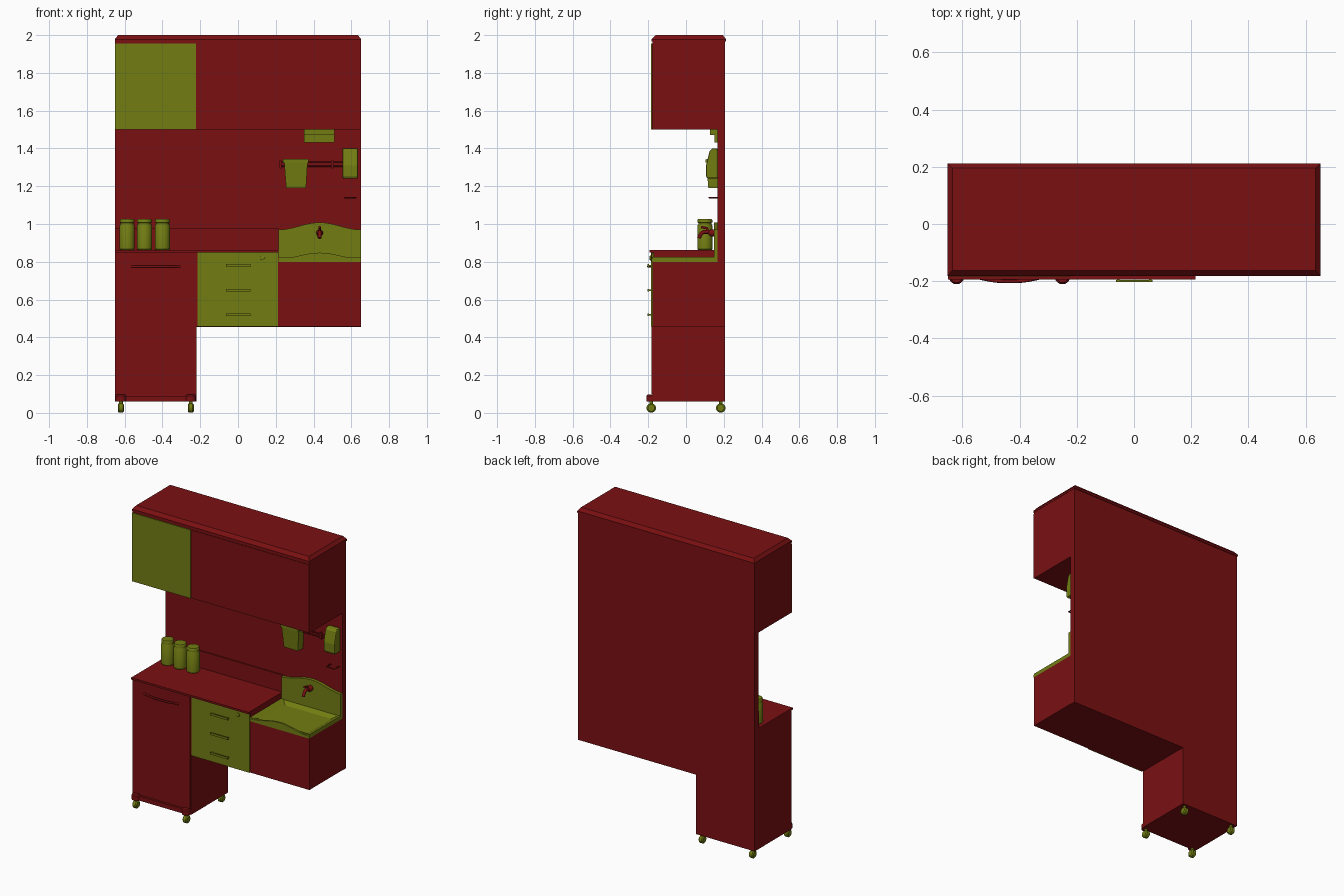
import bpy, bmesh, math
from mathutils import Vector

cube = bpy.data.objects.get("Cube")
if cube:
    bpy.data.objects.remove(cube, do_unlink=True)


def material(name, colour):
    m = bpy.data.materials.new(name)
    m.use_nodes = True
    m.diffuse_color = (*colour, 1)
    m.node_tree.nodes["Principled BSDF"].inputs["Base Color"].default_value = (*colour, 1)
    return m


RED = material("dark red", (0.195, 0.005, 0.006))
OLIVE = material("olive green", (0.17, 0.205, 0.006))
FRONT, BACK = -0.178, 0.207
WALL = 0.168


def finish(name, bm, mat, smooth=False):
    bmesh.ops.recalc_face_normals(bm, faces=bm.faces)
    me = bpy.data.meshes.new(name)
    bm.to_mesh(me)
    bm.free()
    ob = bpy.data.objects.new(name, me)
    bpy.context.collection.objects.link(ob)
    me.materials.append(mat)
    if smooth:
        bpy.ops.object.select_all(action='DESELECT')
        ob.select_set(True)
        bpy.context.view_layer.objects.active = ob
        bpy.ops.object.shade_smooth_by_angle(angle=math.radians(40))
    return ob


def box(name, xs, ys, zs, mat, bevel=0):
    bm = bmesh.new()
    bmesh.ops.create_cube(bm, size=1)
    for v in bm.verts:
        v.co = Vector([r[0] if c < 0 else r[1] for c, r in zip(v.co, (xs, ys, zs))])
    if bevel:
        bmesh.ops.bevel(bm, geom=bm.edges[:], offset=bevel, segments=2, affect='EDGES')
    return finish(name, bm, mat, bool(bevel))


def prism(name, points, depth, mat, smooth=False):
    """Extrude a closed loop of 3D points by the depth vector."""
    bm = bmesh.new()
    face = bm.faces.new([bm.verts.new(p) for p in points])
    new = bmesh.ops.extrude_face_region(bm, geom=[face])["geom"]
    bmesh.ops.translate(bm, vec=depth, verts=[g for g in new if isinstance(g, bmesh.types.BMVert)])
    return finish(name, bm, mat, smooth)


def lathe(name, centre, profile, mat, axis='Z', sides=20):
    """Turn (radius, height) pairs around an axis; the ends are capped."""
    bm = bmesh.new()
    rings = []
    for r, h in profile:
        ring = []
        for i in range(sides):
            a = math.tau * i / sides
            c, s = r * math.cos(a), r * math.sin(a)
            p = {'X': (h, c, s), 'Y': (c, h, s), 'Z': (c, s, h)}[axis]
            ring.append(bm.verts.new(Vector(centre) + Vector(p)))
        rings.append(ring)
    for a, b in zip(rings, rings[1:]):
        for i in range(sides):
            j = (i + 1) % sides
            bm.faces.new((a[i], a[j], b[j], b[i]))
    bm.faces.new(rings[0])
    bm.faces.new(rings[-1])
    return finish(name, bm, mat, True)


def tube(name, points, radius, mat, kind='POLY'):
    cu = bpy.data.curves.new(name, 'CURVE')
    cu.dimensions = '3D'
    cu.bevel_depth = radius
    cu.bevel_resolution = 2
    cu.use_fill_caps = True
    sp = cu.splines.new(kind)
    sp.points.add(len(points) - 1)
    for p, co in zip(sp.points, points):
        p.co = (*co, 1)
    if kind == 'NURBS':
        sp.use_endpoint_u = True
        sp.order_u = 3
    ob = bpy.data.objects.new(name, cu)
    bpy.context.collection.objects.link(ob)
    cu.materials.append(mat)


def frustum(name, low, high, mat):
    """Box with different bottom and top rectangles: (x0, x1, y0, y1, z)."""
    bm = bmesh.new()
    loops = []
    for x0, x1, y0, y1, z in (low, high):
        loops.append([bm.verts.new(p) for p in ((x0, y0, z), (x1, y0, z), (x1, y1, z), (x0, y1, z))])
    a, b = loops
    bm.faces.new(a)
    bm.faces.new(b)
    for i in range(4):
        j = (i + 1) % 4
        bm.faces.new((a[i], a[j], b[j], b[i]))
    return finish(name, bm, mat)


# Carcass: wall panel, cupboards and cornice
box("back_panel", (-.65, .65), (WALL, BACK), (.455, 1.97), RED)
box("lower_wall_strip", (-.65, .215), (.16, WALL), (.86, .975), RED)
box("upper_cupboard", (-.65, .65), (FRONT, BACK), (1.5, 1.966), RED)
box("upper_door", (-.65, -.222), (FRONT - .006, FRONT), (1.5, 1.955), OLIVE)
box("upper_wide_door", (-.21, .65), (FRONT - .003, FRONT), (1.502, 1.955), RED)
box("cornice_base", (-.652, .652), (-.182, .212), (1.966, 1.978), RED)
frustum("cornice", (-.652, .652, -.182, .212, 1.978), (-.635, .635, -.162, .195, 2), RED)

# Lower cabinets
box("left_cabinet", (-.65, -.22), (FRONT, BACK), (.06, .85), RED)
box("left_door", (-.645, -.224), (FRONT - .004, FRONT), (.1, .845), RED)
box("drawer_cabinet", (-.22, .215), (FRONT, BACK), (.457, .85), RED)
box("right_cabinet", (.215, .65), (FRONT, BACK), (.457, .8), RED)
box("countertop", (-.65, .215), (-.194, WALL), (.85, .863), RED)
box("drawer_front", (-.215, .213), (FRONT - .006, FRONT), (.457, .848), OLIVE)
lathe("drawer_lock", (.13, FRONT - .006, .82), [(.012, 0), (.012, -.006), (.008, -.009)], OLIVE, 'Y', 16)

# Handles
for z in (.52, .65, .78):
    box("drawer_handle", (-.063, .065), (-.203, -.195), (z - .007, z + .007), OLIVE)
    for x in (-.055, .057):
        box("handle_post", (x - .005, x + .005), (-.196, FRONT), (z - .004, z + .004), OLIVE)
tube("left_door_handle", [(-.565, -.182, .775), (-.5, -.199, .775), (-.435, -.201, .775),
                          (-.37, -.199, .775), (-.305, -.182, .775)], .006, RED, 'NURBS')

# Plinth and castors
box("plinth", (-.645, -.224), (-.192, FRONT), (.06, .09), RED)
for x in (-.62, -.25):
    lathe("plinth_corner", (x, -.182, .06), [(.028, 0), (.028, .03), (.022, .037)], RED)
    for y in (-.184, .184):
        lathe("castor_wheel", (x, y, .026),
              [(.018, -.016), (.025, -.01), (.025, .01), (.018, .016)], OLIVE, 'X')
        lathe("castor_stem", (x, y, .04), [(.01, 0), (.01, .022)], OLIVE)


# Sink: sunk basin, wavy front lip and wavy splashback
def wave(x, base, rise):
    t = (x - .4325) / .2175
    return base + rise * (.5 + .5 * math.cos(math.pi * t))


def wavy_plate(name, y, thickness, bottom, base, rise):
    xs = [.215 + .435 * i / 24 for i in range(25)]
    loop = [(x, y, wave(x, base, rise)) for x in xs]
    prism(name, loop + [(.65, y, bottom), (.215, y, bottom)], Vector((0, thickness, 0)), OLIVE)


bm = bmesh.new()
bmesh.ops.create_cube(bm, size=1)
for v in bm.verts:
    v.co = Vector((.4325 + v.co.x * .435, -.007 + v.co.y * .344, .8125 + v.co.z * .025))
top = max(bm.faces, key=lambda f: f.calc_center_median().z)
bmesh.ops.inset_region(bm, faces=[top], thickness=.018)
bmesh.ops.inset_region(bm, faces=[top], thickness=.05, depth=-.02)
finish("sink_basin", bm, OLIVE)
wavy_plate("sink_front_lip", FRONT - .004, .012, .8, .816, .032)
wavy_plate("sink_splashback", .148, .02, .8, .97, .038)

# Tap
lathe("tap_base", (.432, .15, .953), [(.018, 0), (.018, -.02), (.011, -.03)], RED, 'Y')
tube("tap_spout", [(.432, .14, .955), (.432, .11, .96), (.432, .08, .955), (.432, .068, .925)], .01, RED, 'NURBS')
tube("tap_lever", [(.432, .118, .955), (.432, .11, .978), (.432, .08, .984)], .007, RED)

# Storage jars
for x in (-.587, -.495, -.4):
    lathe("jar", (x, .1, .863), [(.036, 0), (.04, .004), (.04, .128), (.034, .137), (.034, .143),
                                 (.039, .145), (.039, .158), (.035, .163)], OLIVE, 'Z', 24)

# Under-cupboard lamp
box("lamp_back", (.35, .51), (.152, WALL), (1.432, 1.5), OLIVE)
box("lamp_hood", (.35, .51), (.128, .152), (1.47, 1.5), OLIVE)

# Rail, hanging bin, soap dispenser and hook
for z in (1.306, 1.326):
    tube("rail", [(.225, .155, z), (.58, .155, z)], .004, RED)
for x in (.225, .5):
    box("rail_bracket", (x - .005, x + .005), (.15, WALL), (1.295, 1.336), RED)
frustum("hanging_bin", (.255, .36, .118, WALL, 1.19), (.245, .368, .108, WALL, 1.322), OLIVE)
box("bin_rim", (.238, .374), (.104, WALL), (1.322, 1.345), OLIVE, .004)
side = [(WALL, 1.24), (.112, 1.24), (.106, 1.255), (.106, 1.31), (.125, 1.385), (.138, 1.4), (WALL, 1.4)]
dispenser = prism("soap_dispenser", [(.553, y, z) for y, z in side], Vector((.082, 0, 0)), OLIVE)
mod = dispenser.modifiers.new("soft edges", 'BEVEL')
mod.width, mod.segments = .008, 2
tube("towel_hook", [(.565, WALL, 1.14), (.565, .122, 1.14), (.625, .122, 1.14), (.625, WALL, 1.14)], .004, RED)
